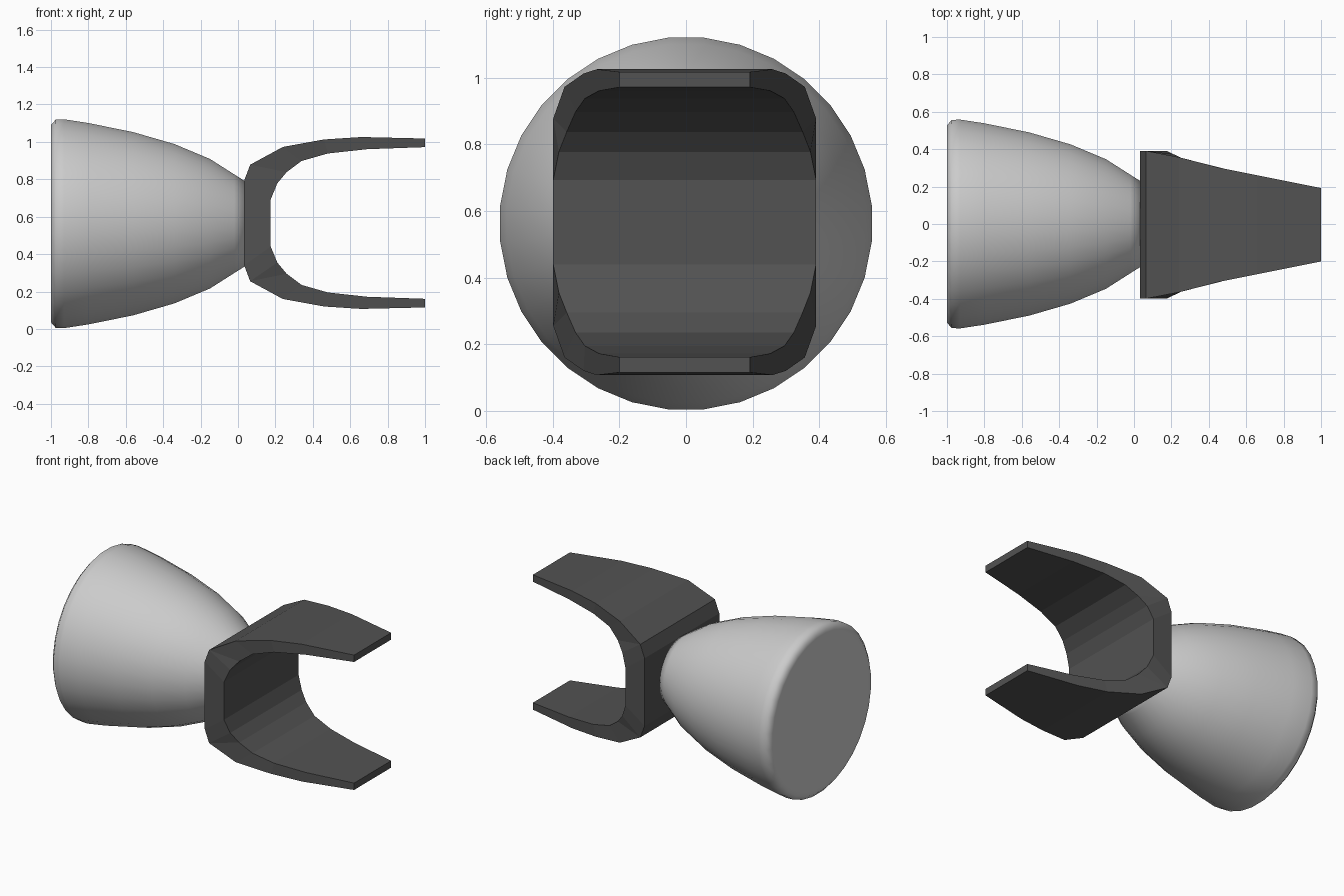
import bpy, bmesh, math

if "Cube" in bpy.data.objects:
    bpy.data.objects.remove(bpy.data.objects["Cube"])


def material(name, value):
    m = bpy.data.materials.new(name)
    m.diffuse_color = (value, value, value, 1)
    m.use_nodes = True
    m.node_tree.nodes["Principled BSDF"].inputs["Base Color"].default_value = m.diffuse_color
    return m


def make_object(name, bm, mat, smooth=False):
    bmesh.ops.recalc_face_normals(bm, faces=bm.faces)
    for f in bm.faces:
        f.smooth = smooth
    mesh = bpy.data.meshes.new(name)
    bm.to_mesh(mesh)
    bm.free()
    mesh.materials.append(mat)
    ob = bpy.data.objects.new(name, mesh)
    bpy.context.collection.objects.link(ob)
    return ob


light_grey = material("light grey", 0.6)
dark_grey = material("dark grey", 0.085)

# Bell-shaped body: (x, radius) profile turned around the x axis
SEG, BODY_Z = 32, 0.5625
profile = [(-1, 0.50), (-1, 0.53), (-0.975, 0.559), (-0.93, 0.561), (-0.8, 0.541),
           (-0.56, 0.492), (-0.34, 0.428), (-0.15, 0.348), (-0.02, 0.265), (0.035, 0.23)]
bm = bmesh.new()
rings = []
for x, r in profile:
    angles = [2 * math.pi * (i + 0.5) / SEG for i in range(SEG)]
    rings.append([bm.verts.new((x, r * math.cos(a), BODY_Z + r * math.sin(a))) for a in angles])
for a, b in zip(rings, rings[1:]):
    for i in range(SEG):
        j = (i + 1) % SEG
        bm.faces.new((a[i], a[j], b[j], b[i]))
bm.faces.new(rings[0])
bm.faces.new(rings[-1])
make_object("bell_body", bm, light_grey, smooth=True)

# Two-pronged fork: lower half of its outline, mirrored to the upper half
FORK_Y, FORK_Z = -0.004, 0.5665
outer = [(0.033, 0.34), (0.065, 0.255), (0.065, 0.255), (0.24, 0.16),
         (0.46, 0.12), (0.66, 0.107), (1, 0.115)]
inner = [(0.175, 0.44), (0.21, 0.355), (0.26, 0.295), (0.34, 0.235),
         (0.48, 0.195), (0.69, 0.172), (1, 0.161)]


def half_width(x):
    # Full width at the root, then tapering towards the tips
    steps = [(0, 0.395), (0.18, 0.395), (0.24, 0.361), (0.34, 0.328), (1, 0.196)]
    for (x0, w0), (x1, w1) in zip(steps, steps[1:]):
        if x <= x1:
            return w0 + (w1 - w0) * (x - x0) / (x1 - x0)


def mirrored(points):
    return points[::-1] + [(x, 2 * FORK_Z - z) for x, z in points]


bm = bmesh.new()
sections = []
for o, i in zip(mirrored(outer), mirrored(inner)):
    sections.append([bm.verts.new((x, FORK_Y + s * half_width(x), z))
                     for (x, z), s in ((o, -1), (o, 1), (i, 1), (i, -1))])
for a, b in zip(sections, sections[1:]):
    for k in range(4):
        n = (k + 1) % 4
        bm.faces.new((a[k], a[n], b[n], b[k]))
bm.faces.new(sections[0])
bm.faces.new(sections[-1])
bmesh.ops.remove_doubles(bm, verts=bm.verts, dist=0.0005)
make_object("fork", bm, dark_grey)
